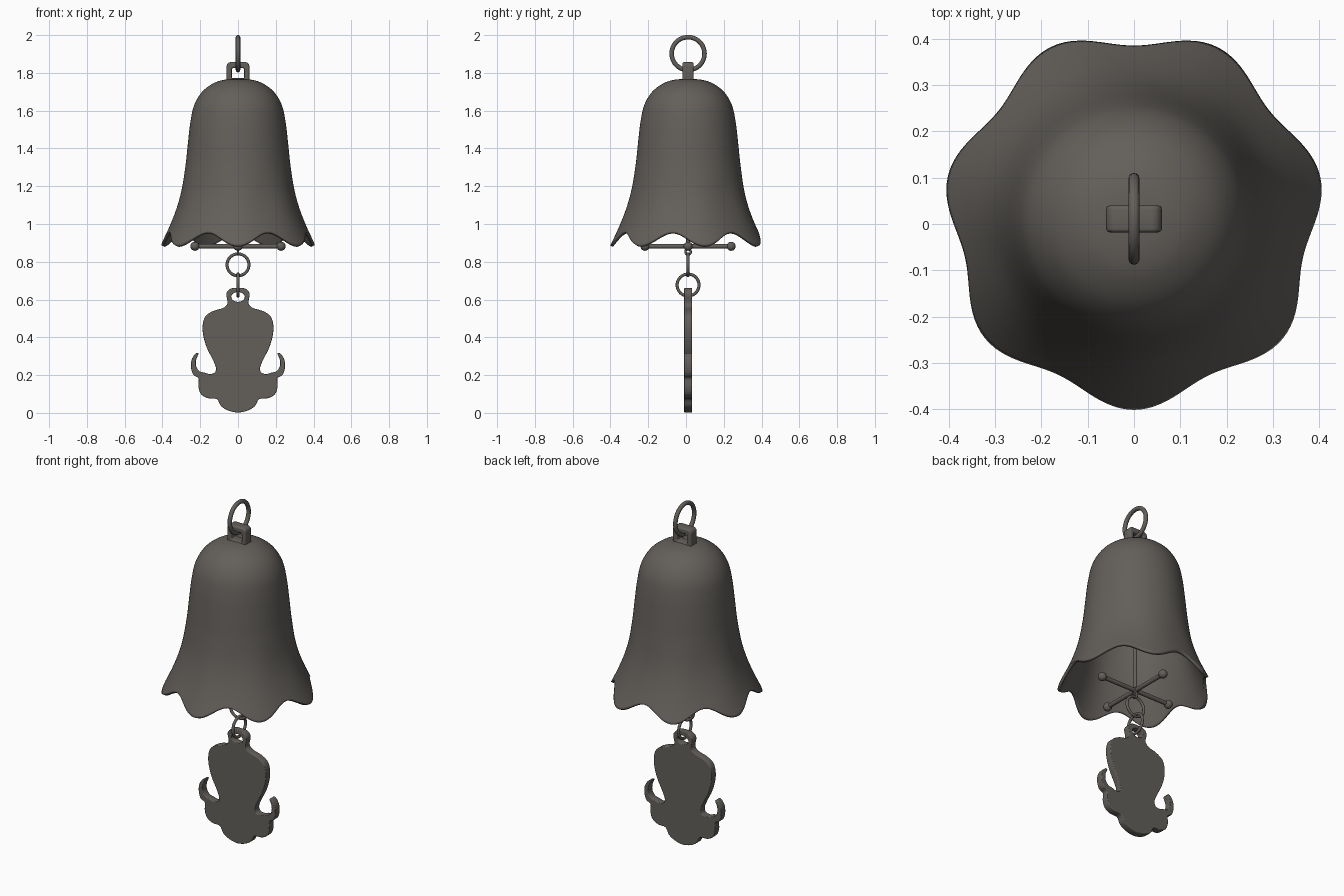
import bpy, bmesh, math
from mathutils import Vector

cube = bpy.data.objects.get("Cube")
if cube:
    bpy.data.objects.remove(cube, do_unlink=True)

CY = 0.011      # shared centre line of all parts
LOBES = 7

metal = bpy.data.materials.new("dark_bronze_grey")
metal.use_nodes = True
colour = (0.125, 0.115, 0.104, 1)
metal.diffuse_color = colour
metal.node_tree.nodes["Principled BSDF"].inputs["Base Color"].default_value = colour


def finish(obj, name, angle=40):
    obj.name = name
    obj.data.materials.clear()
    obj.data.materials.append(metal)
    bpy.ops.object.select_all(action='DESELECT')
    obj.select_set(True)
    bpy.context.view_layer.objects.active = obj
    bpy.ops.object.shade_smooth_by_angle(angle=math.radians(angle))
    return obj


def smooth_path(pts, steps, closed=False):
    """Catmull-Rom curve through 2D points."""
    pts = [Vector(p) for p in pts]
    n = len(pts)
    pick = (lambda i: pts[i % n]) if closed else (lambda i: pts[max(0, min(n - 1, i))])
    out = []
    for i in range(n if closed else n - 1):
        a, b, c, d = (pick(i + k) for k in (-1, 0, 1, 2))
        for s in range(steps):
            t = s / steps
            out.append(0.5 * (2 * b + (c - a) * t + (2 * a - 5 * b + 4 * c - d) * t ** 2
                              + (3 * b - a - 3 * c + d) * t ** 3))
    return out if closed else out + [pts[-1]]


def ring(name, z, major, minor, rot):
    bpy.ops.mesh.primitive_torus_add(major_radius=major, minor_radius=minor, major_segments=48,
                                     minor_segments=12, location=(0, CY, z), rotation=rot)
    return finish(bpy.context.object, name, 60)


def rod(name, a, b, radius):
    a, b = Vector(a), Vector(b)
    bpy.ops.mesh.primitive_cylinder_add(vertices=16, radius=radius, depth=(b - a).length,
                                        location=(a + b) / 2)
    obj = bpy.context.object
    obj.rotation_euler = (b - a).to_track_quat('Z', 'Y').to_euler()
    return finish(obj, name)


def ball(name, loc, radius):
    bpy.ops.mesh.primitive_uv_sphere_add(segments=20, ring_count=12, radius=radius, location=loc)
    return finish(bpy.context.object, name, 60)


def plate(name, outlines, half, bevel):
    """Upright flat plate in the XZ plane, later outlines become holes."""
    cu = bpy.data.curves.new(name, 'CURVE')
    cu.dimensions = '2D'
    cu.fill_mode = 'BOTH'
    cu.extrude = half - bevel
    cu.bevel_depth = bevel
    cu.offset = -bevel
    cu.bevel_resolution = 2
    for pts in outlines:
        sp = cu.splines.new('POLY')
        sp.points.add(len(pts) - 1)
        for p, q in zip(sp.points, pts):
            p.co = (q[0], q[1], 0, 1)
        sp.use_cyclic_u = True
    obj = bpy.data.objects.new(name, cu)
    bpy.context.collection.objects.link(obj)
    obj.location = (0, CY, 0)
    obj.rotation_euler = (math.pi / 2, 0, 0)
    bpy.ops.object.select_all(action='DESELECT')
    obj.select_set(True)
    bpy.context.view_layer.objects.active = obj
    bpy.ops.object.convert(target='MESH')
    return finish(bpy.context.object, name, 35)


# Bell: revolved profile whose lower part is fluted into scalloped lobes
profile = smooth_path([(0.001, 1.768), (0.07, 1.764), (0.13, 1.745), (0.19, 1.70), (0.232, 1.63),
                       (0.252, 1.54), (0.265, 1.43), (0.278, 1.31), (0.300, 1.18), (0.33, 1.075),
                       (0.37, 0.975), (0.412, 0.886)], 5)
SEG = LOBES * 24
bm = bmesh.new()
rows = []
for r, z in profile:
    w = max(0, min(1, (1.35 - z) / (1.35 - 0.886)))
    row = []
    for i in range(SEG):
        a = 2 * math.pi * i / SEG - math.pi / 2
        dip = 0.5 - 0.5 * math.cos(LOBES * (a + math.pi / 2))
        rr = r - 0.038 * dip * w ** 2
        row.append(bm.verts.new((rr * math.cos(a), CY + rr * math.sin(a), z + 0.07 * dip * w ** 2)))
    rows.append(row)
for up, low in zip(rows, rows[1:]):
    for i in range(SEG):
        j = (i + 1) % SEG
        bm.faces.new((up[i], low[i], low[j], up[j]))
bm.faces.new(rows[0])
bmesh.ops.recalc_face_normals(bm, faces=bm.faces)
me = bpy.data.meshes.new("bell")
bm.to_mesh(me)
bm.free()
bell = bpy.data.objects.new("bell", me)
bpy.context.collection.objects.link(bell)
finish(bell, "bell", 60)
shell = bell.modifiers.new("wall", 'SOLIDIFY')
shell.thickness = 0.016
shell.offset = -1

# Hanger: rounded staple on the crown and the ring through it
def rounded(hw, z0, z1, rad):
    pts = []
    for k, (sx, zc) in enumerate(((1, z1 - rad), (-1, z1 - rad), (-1, z0 + rad), (1, z0 + rad))):
        for s in range(7):
            a = math.pi / 2 * (k + s / 6)
            pts.append((sx * (hw - rad) + rad * math.cos(a), zc + rad * math.sin(a)))
    return pts


plate("crown_loop", [rounded(0.06, 1.745, 1.857, 0.022), rounded(0.033, 1.772, 1.825, 0.008)],
      0.029, 0.008)
side_on = (0, math.pi / 2, 0)
face_on = (math.pi / 2, 0, 0)
ring("hanging_ring", 1.902, 0.087, 0.012, side_on)

# Clapper: stem with four ball-tipped arms
HUB = 0.882
rod("clapper_stem", (0, CY, HUB - 0.015), (0, CY, 1.757), 0.010)
ball("clapper_hub", (0, CY, HUB), 0.018)
for k, side in enumerate(("left", "back", "right", "front")):
    d = Vector((math.cos(k * math.pi / 2), math.sin(k * math.pi / 2), 0))
    hub = Vector((0, CY, HUB))
    rod("clapper_arm_" + side, hub, hub + d * 0.23, 0.012)
    ball("clapper_ball_" + side, hub + d * 0.228, 0.024)

# Chain
ring("stem_eyelet", 0.852, 0.014, 0.006, side_on)
ring("upper_link", 0.784, 0.058, 0.008, face_on)
ring("lower_link", 0.677, 0.058, 0.008, side_on)

# Pendant: symmetric cut-out with curled horns and an eyelet
half = [(0.04, 0.657), (0.062, 0.63), (0.055, 0.58), (0.08, 0.555), (0.13, 0.54), (0.172, 0.512),
        (0.187, 0.465), (0.184, 0.41), (0.165, 0.345), (0.135, 0.285), (0.117, 0.24),
        (0.124, 0.213), (0.15, 0.206), (0.175, 0.213), (0.202, 0.22), (0.221, 0.245),
        (0.222, 0.28), (0.209, 0.315), (0.226, 0.313), (0.246, 0.28), (0.248, 0.235),
        (0.235, 0.2), (0.209, 0.183), (0.210, 0.14), (0.196, 0.1), (0.16, 0.078), (0.112, 0.073),
        (0.09, 0.036), (0.05, 0.012)]
outline = [(0, 0.661)] + half + [(0, 0.002)] + [(-x, z) for x, z in reversed(half)]
hole = [(0.036 * math.cos(a * math.pi / 12), 0.614 + 0.026 * math.sin(a * math.pi / 12))
        for a in range(24)]
plate("pendant", [smooth_path(outline, 4, True), hole], 0.021, 0.004)
